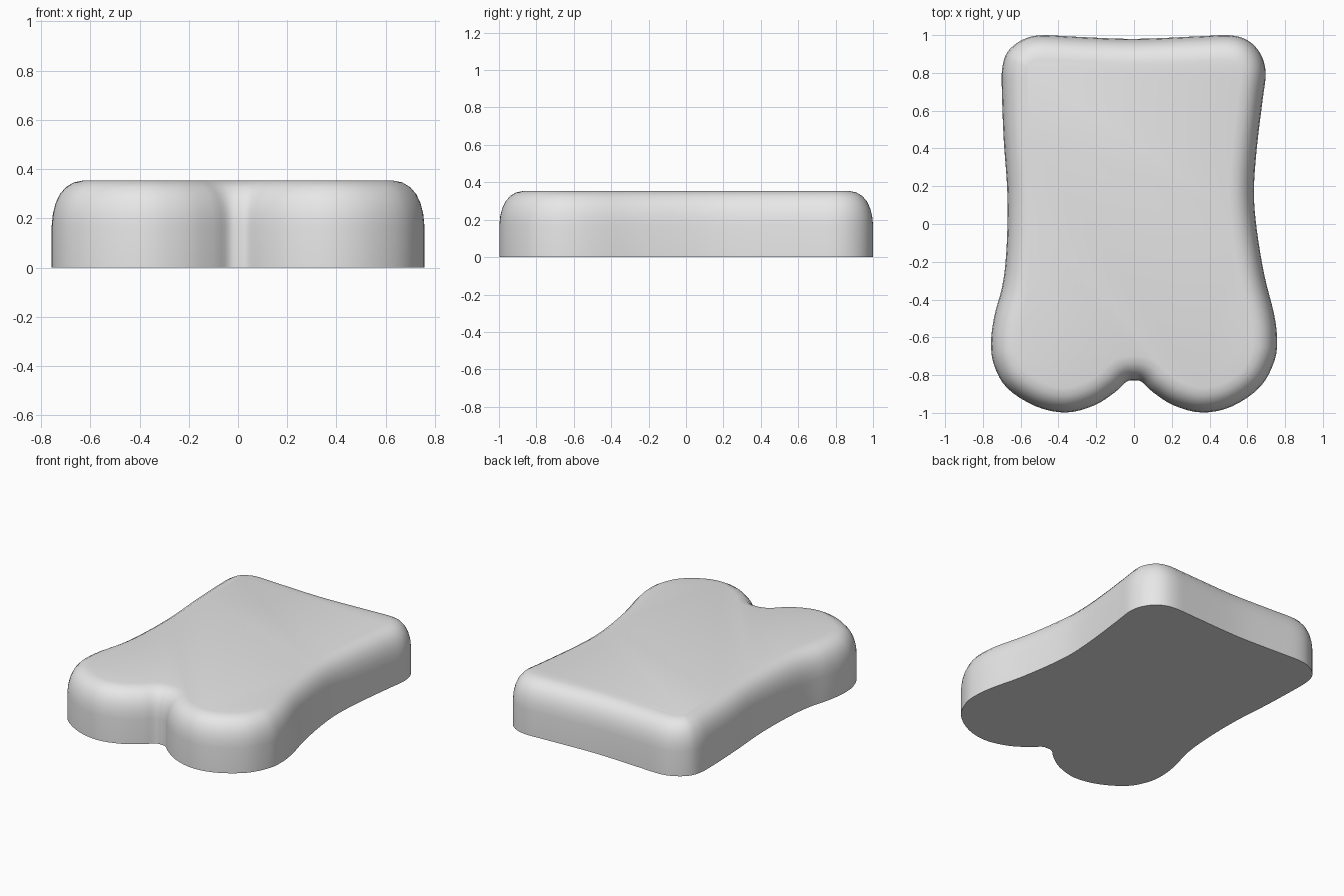
import bpy, bmesh, math
from mathutils import Vector

if "Cube" in bpy.data.objects:
    bpy.data.objects.remove(bpy.data.objects["Cube"])

# Outline of the slab seen from above, counter-clockwise from the front notch
OUTLINE = [
    (0, -0.828), (0.04, -0.835), (0.10, -0.89), (0.21, -0.96), (0.36, -0.998),
    (0.52, -0.965), (0.67, -0.86), (0.745, -0.72), (0.757, -0.6), (0.74, -0.47),
    (0.69, -0.27), (0.65, -0.03), (0.635, 0.17), (0.65, 0.4), (0.68, 0.65),
    (0.697, 0.8), (0.67, 0.9), (0.605, 0.97), (0.51, 0.999), (0.35, 0.994),
    (0.0, 0.98), (-0.3, 0.991), (-0.5, 0.999), (-0.60, 0.97), (-0.67, 0.91),
    (-0.697, 0.83), (-0.70, 0.72), (-0.69, 0.45), (-0.672, 0.2), (-0.67, 0.0),
    (-0.68, -0.2), (-0.70, -0.34), (-0.74, -0.49), (-0.757, -0.63),
    (-0.74, -0.75), (-0.67, -0.87), (-0.52, -0.965), (-0.36, -0.998),
    (-0.21, -0.96), (-0.10, -0.89), (-0.04, -0.835)]

# Side profile: inset from the outline, height
PROFILE = [(0, 0), (0, 0.17), (0.005, 0.22), (0.016, 0.262), (0.033, 0.298),
           (0.058, 0.327), (0.09, 0.346), (0.13, 0.354)]


def smooth_loop(points, steps):
    """Closed Catmull-Rom curve: list of (position, inward normal)."""
    pts = [Vector(p) for p in points]
    n, out = len(pts), []
    for i in range(n):
        a, b, c, d = (pts[(i + k) % n] for k in (-1, 0, 1, 2))
        for s in range(steps):
            t = s / steps
            pos = 0.5 * (2*b + (c - a)*t + (2*a - 5*b + 4*c - d)*t*t
                         + (3*b - a - 3*c + d)*t**3)
            tan = 0.5 * ((c - a) + 2*(2*a - 5*b + 4*c - d)*t
                         + 3*(3*b - a - 3*c + d)*t*t)
            out.append((pos, Vector((-tan.y, tan.x)).normalized()))
    return out


# Slab body: stacked, gradually inset outlines
loop = smooth_loop(OUTLINE, 4)
bm = bmesh.new()
rings = []
for inset, z in PROFILE:
    rings.append([bm.verts.new((*(p + nrm * inset), z)) for p, nrm in loop])
n = len(loop)
for low, high in zip(rings, rings[1:]):
    for i in range(n):
        j = (i + 1) % n
        bm.faces.new((low[i], low[j], high[j], high[i]))
bm.faces.new(rings[-1])
bm.faces.new(rings[0][::-1])

mesh = bpy.data.meshes.new("bread_slice")
bm.to_mesh(mesh)
bm.free()
body = bpy.data.objects.new("bread_slice", mesh)
bpy.context.collection.objects.link(body)

# Single light grey colour
grey = bpy.data.materials.new("light grey")
grey.diffuse_color = (0.8, 0.8, 0.8, 1)
grey.use_nodes = True
grey.node_tree.nodes["Principled BSDF"].inputs["Base Color"].default_value = grey.diffuse_color
mesh.materials.append(grey)

# Smooth sides and rim, sharp bottom edge
bpy.context.view_layer.objects.active = body
body.select_set(True)
bpy.ops.object.shade_smooth_by_angle(angle=math.radians(40))
